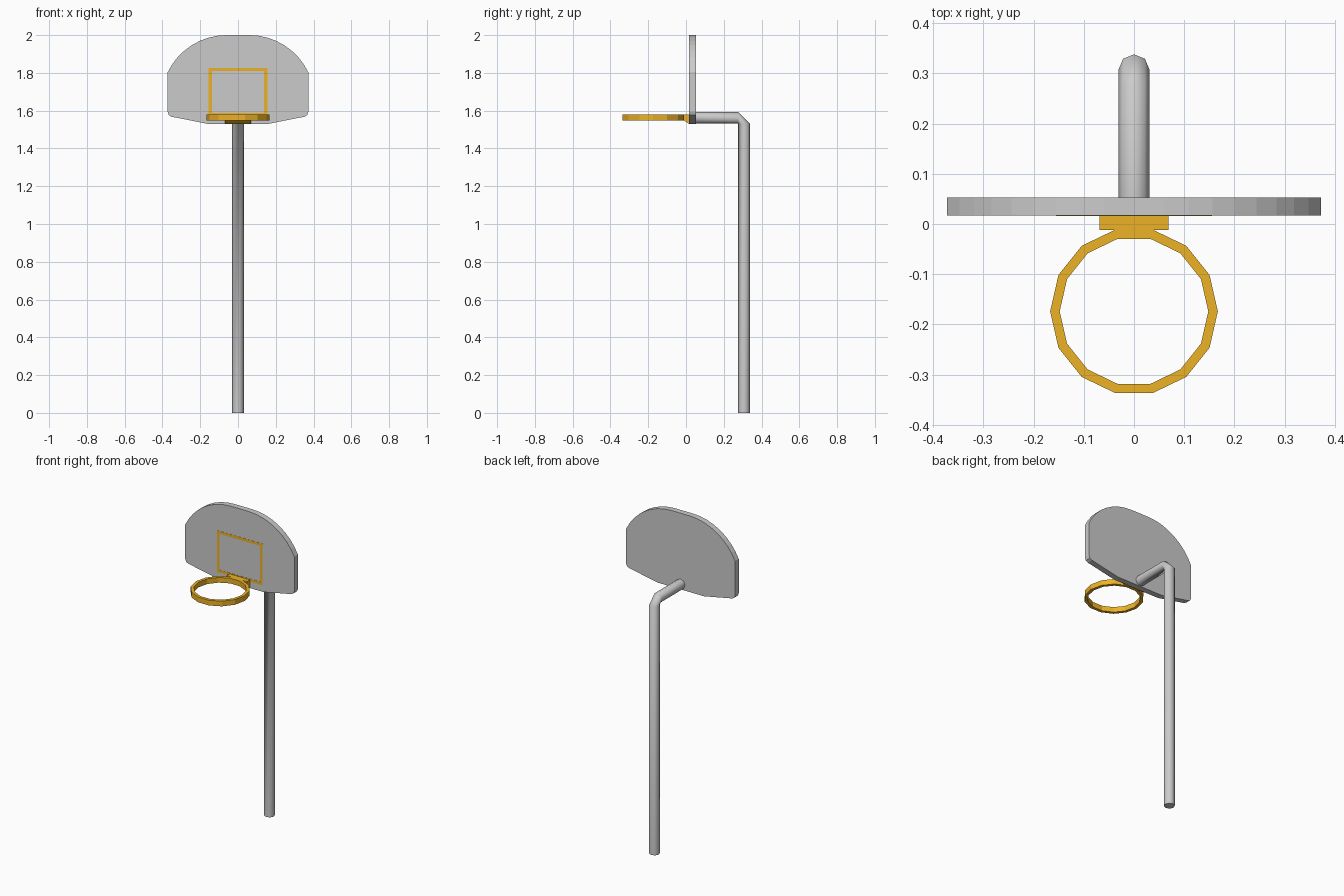
import bpy, bmesh
from math import sin, cos, pi, radians

if "Cube" in bpy.data.objects:
    bpy.data.objects.remove(bpy.data.objects["Cube"])

orange = bpy.data.materials.new("orange_paint")
orange.diffuse_color = (0.85, 0.45, 0.02, 1)
orange.use_nodes = True
orange.node_tree.nodes["Principled BSDF"].inputs["Base Color"].default_value = orange.diffuse_color


def finish(name, bm, mat=None):
    bmesh.ops.remove_doubles(bm, verts=bm.verts, dist=1e-5)
    bmesh.ops.recalc_face_normals(bm, faces=bm.faces)
    me = bpy.data.meshes.new(name)
    bm.to_mesh(me)
    bm.free()
    ob = bpy.data.objects.new(name, me)
    bpy.context.collection.objects.link(ob)
    if mat:
        me.materials.append(mat)
    return ob


def bridge(bm, rings, closed=False):
    """Skin a list of equally sized point rings, capping the ends if open."""
    vs = [[bm.verts.new(p) for p in r] for r in rings]
    n = len(vs[0])
    for a, b in zip(vs, vs[1:] + (vs[:1] if closed else [])):
        for i in range(n):
            j = (i + 1) % n
            bm.faces.new((a[i], a[j], b[j], b[i]))
    if not closed:
        bm.faces.new(vs[0])
        bm.faces.new(vs[-1])


def extrude_y(name, outline, y0, y1):
    bm = bmesh.new()
    bridge(bm, [[(x, y, z) for x, z in outline] for y in (y0, y1)])
    return finish(name, bm)


# Backboard: half outline mirrored about x = 0
half = [(0.16, 1.53), (0.352, 1.568), (0.366, 1.576), (0.372, 1.592)]
for i in range(9):
    a = radians(25.6 + 64.4 * i / 8)
    half.append((0.06 + 0.346 * cos(a), 1.654 + 0.346 * sin(a)))
extrude_y("backboard", half + [(-x, z) for x, z in reversed(half)], 0.017, 0.053)

# Target rectangle painted on the board
bm = bmesh.new()
w, zb, zt, t = 0.155, 1.57, 1.826, 0.017
loops = []
for d, y in ((0, 0.0175), (0, 0.016), (t, 0.016), (t, 0.0175)):
    loops.append([(-w + d, y, zb + d), (w - d, y, zb + d),
                  (w - d, y, zt - d), (-w + d, y, zt - d)])
bridge(bm, loops, closed=True)
finish("target_frame", bm, orange)

# Rim: 14-sided flat band
bm = bmesh.new()
loops = []
for r, z in ((0.167, 1.549), (0.167, 1.581), (0.148, 1.581), (0.148, 1.549)):
    loops.append([(r * cos(2 * pi * i / 14), -0.174 + r * sin(2 * pi * i / 14), z)
                  for i in range(14)])
bridge(bm, loops, closed=True)
finish("rim", bm, orange)

# Wedge bracket joining rim and board
bm = bmesh.new()
side = [(0.017, 1.53), (0.017, 1.581), (-0.012, 1.581), (-0.012, 1.549)]
bridge(bm, [[(x, y, z) for y, z in side] for x in (-0.069, 0.069)])
finish("rim_bracket", bm, orange)

# Pole with bent arm: 8-sided tube
bm = bmesh.new()
r, py, az = 0.031, 0.307, 1.563
circle = [(r * cos(pi * i / 4), r * sin(pi * i / 4)) for i in range(8)]
rings = [[(x, py + o, z) for x, o in circle] for z in (0, az - r)]
rings += [[(x, y, az + o) for x, o in circle] for y in (py - r, 0.053)]
bridge(bm, rings)
bmesh.ops.dissolve_degenerate(bm, dist=1e-5, edges=bm.edges)
pole = finish("pole", bm)
bpy.ops.object.select_all(action='DESELECT')
pole.select_set(True)
bpy.context.view_layer.objects.active = pole
bpy.ops.object.shade_smooth_by_angle(angle=radians(50))
